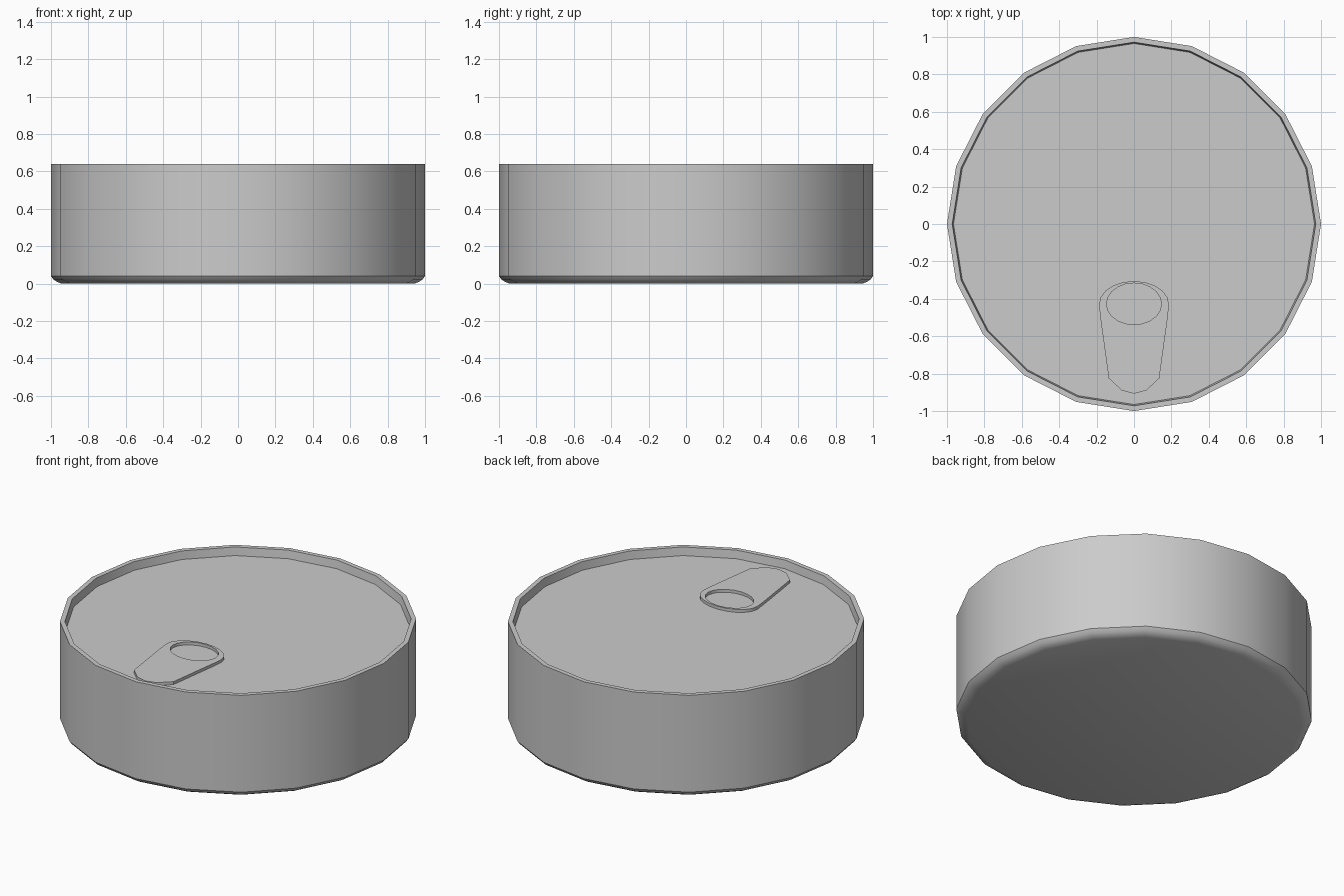
import bpy, bmesh, math

if "Cube" in bpy.data.objects:
    bpy.data.objects.remove(bpy.data.objects["Cube"])

SIDES = 20
LID_Z = 0.59


def finish(name, bm, angle):
    bmesh.ops.recalc_face_normals(bm, faces=bm.faces)
    mesh = bpy.data.meshes.new(name)
    bm.to_mesh(mesh)
    bm.free()
    ob = bpy.data.objects.new(name, mesh)
    bpy.context.collection.objects.link(ob)
    bpy.ops.object.select_all(action='DESELECT')
    ob.select_set(True)
    bpy.context.view_layer.objects.active = ob
    bpy.ops.object.shade_smooth_by_angle(angle=math.radians(angle))
    return ob


def ellipse(cx, cy, rx, ry, start, end, steps):
    angles = [math.radians(start + (end - start) * i / steps) for i in range(steps + 1)]
    return [(cx + rx * math.cos(a), cy + ry * math.sin(a)) for a in angles]


# Can: one lathe profile from base edge, up the wall, over the rim to the sunken lid
profile = [(0.943, 0), (0.965, 0.008), (0.985, 0.02), (1, 0.04),
           (1, 0.64), (0.972, 0.64), (0.965, LID_Z)]
bm = bmesh.new()
rings = []
for r, z in profile:
    rings.append([bm.verts.new((r * math.cos(math.tau * i / SIDES),
                                r * math.sin(math.tau * i / SIDES), z))
                  for i in range(SIDES)])
for low, high in zip(rings, rings[1:]):
    for i in range(SIDES):
        j = (i + 1) % SIDES
        bm.faces.new((low[i], low[j], high[j], high[i]))
bm.faces.new(rings[0][::-1])
bm.faces.new(rings[-1])
finish("can_body", bm, 30)

# Pull tab: rounded outline with a finger hole, filled and extruded
half = [(0.18, -0.5), (0.135, -0.825), (0.065, -0.89), (0, -0.907)]
outline = ellipse(0, -0.43, 0.187, 0.125, 0, 180, 10)
outline += [(-x, y) for x, y in half] + half[-2::-1]
hole = ellipse(0, -0.427, 0.147, 0.111, 0, 360, 20)[:-1]
bm = bmesh.new()
edges = []
for loop in (outline, hole):
    vs = [bm.verts.new((x, y, LID_Z + 0.002)) for x, y in loop]
    edges += [bm.edges.new((vs[i - 1], vs[i])) for i in range(len(vs))]
bmesh.ops.triangle_fill(bm, edges=edges, use_beauty=True, normal=(0, 0, 1))
bmesh.ops.dissolve_degenerate(bm, edges=bm.edges, dist=1e-5)
top = bmesh.ops.extrude_face_region(bm, geom=bm.faces[:], use_keep_orig=True)["geom"]
bmesh.ops.translate(bm, vec=(0, 0, 0.018),
                    verts=[g for g in top if isinstance(g, bmesh.types.BMVert)])
finish("pull_tab", bm, 30)
